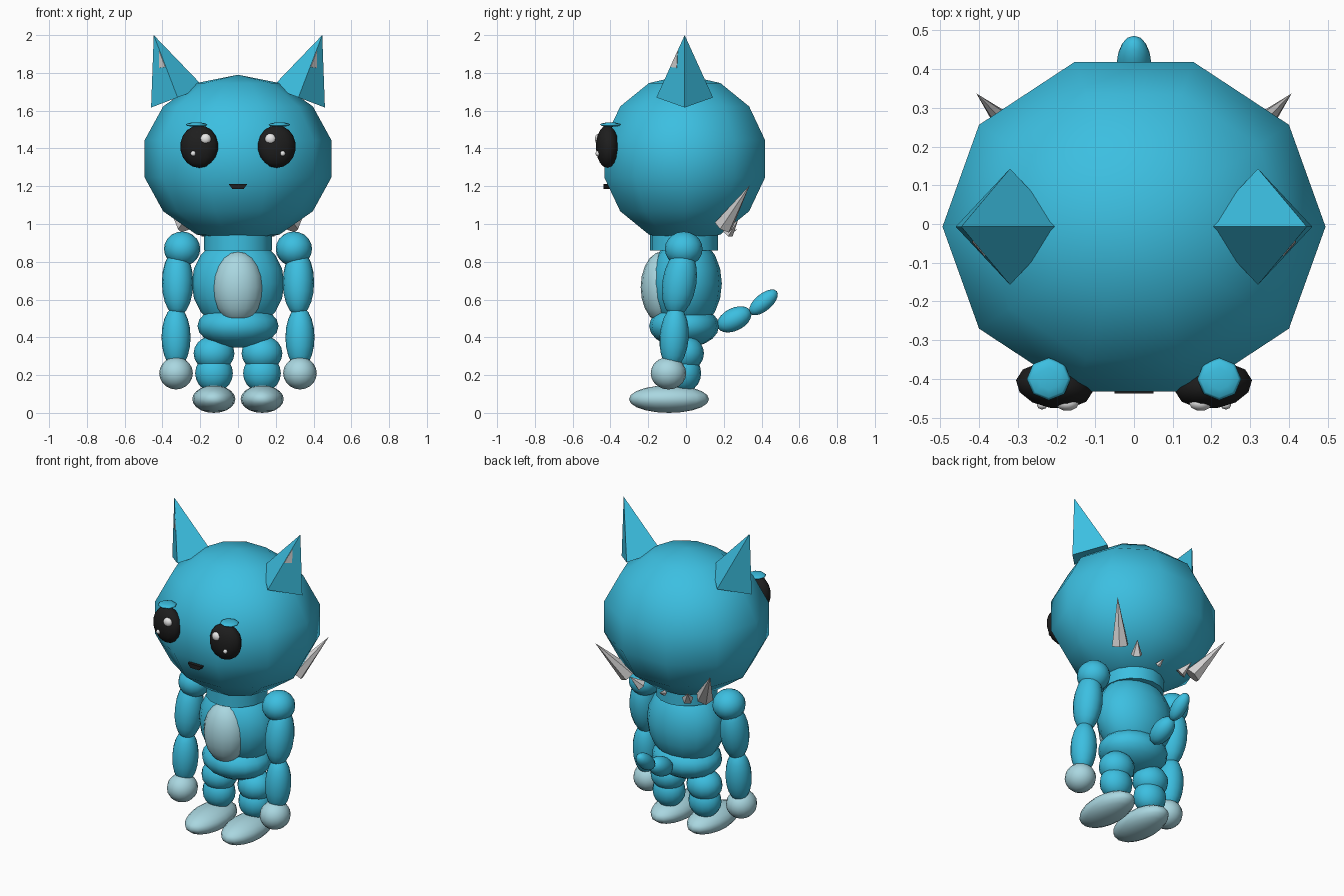
import bpy, bmesh
from math import radians
from mathutils import Matrix, Vector

cube = bpy.data.objects.get("Cube")
if cube:
    bpy.data.objects.remove(cube, do_unlink=True)


def material(name, rgb):
    m = bpy.data.materials.new(name)
    m.use_nodes = True
    m.diffuse_color = (*rgb, 1)
    m.node_tree.nodes["Principled BSDF"].inputs["Base Color"].default_value = (*rgb, 1)
    return m


BLUE = material("sky_blue", (0.045, 0.52, 0.75))
PALE = material("pale_blue", (0.40, 0.68, 0.75))
GREY = material("light_grey", (0.66, 0.65, 0.65))
BLACK = material("black", (0.013, 0.013, 0.013))
WHITE = material("white", (0.8, 0.8, 0.8))


def finish(name, bm, mat, smooth):
    bmesh.ops.recalc_face_normals(bm, faces=bm.faces)
    mesh = bpy.data.meshes.new(name)
    bm.to_mesh(mesh)
    bm.free()
    mesh.materials.append(mat)
    for p in mesh.polygons:
        p.use_smooth = smooth
    obj = bpy.data.objects.new(name, mesh)
    bpy.context.collection.objects.link(obj)
    return obj


def ball(name, mat, centre, radii, tilt=0, turn=0, seg=16, rings=10):
    """Ellipsoid, tilted about x and turned about z, in degrees."""
    bm = bmesh.new()
    bmesh.ops.create_uvsphere(bm, u_segments=seg, v_segments=rings, radius=1)
    bm.transform(Matrix.Translation(centre)
                 @ Matrix.Rotation(radians(turn), 4, "Z")
                 @ Matrix.Rotation(radians(tilt), 4, "X")
                 @ Matrix.Diagonal((*radii, 1))
                 @ Matrix.Rotation(radians(90), 4, "Z"))
    return finish(name, bm, mat, True)


def spike(name, mat, base, tip, radius, sides):
    """Flat-faced cone from a base centre to a tip."""
    base, tip = Vector(base), Vector(tip)
    axis = tip - base
    bm = bmesh.new()
    bmesh.ops.create_cone(bm, cap_ends=True, segments=sides, radius1=radius,
                          radius2=0, depth=axis.length)
    bmesh.ops.remove_doubles(bm, verts=bm.verts, dist=1e-5)
    bm.transform(Matrix.Translation((base + tip) / 2)
                 @ axis.to_track_quat("Z", "Y").to_matrix().to_4x4())
    return finish(name, bm, mat, False)


def solid(name, mat, points, shift):
    """Prism made by pushing a flat outline along a vector."""
    bm = bmesh.new()
    face = bm.faces.new([bm.verts.new(p) for p in points])
    new = bmesh.ops.extrude_face_region(bm, geom=[face], use_keep_orig=True)["geom"]
    bmesh.ops.translate(bm, vec=shift,
                        verts=[v for v in new if isinstance(v, bmesh.types.BMVert)])
    return finish(name, bm, mat, False)


# Head and mouth
ball("head", BLUE, (0, -0.007, 1.345), (0.507, 0.459, 0.445), seg=10, rings=7)
solid("mouth", BLACK, [(-0.05, -0.438, 1.212), (0.05, -0.438, 1.212),
                       (0.03, -0.438, 1.186), (-0.03, -0.438, 1.186)], (0, 0.04, 0))

# Trunk
bm = bmesh.new()
bmesh.ops.create_cone(bm, cap_ends=True, segments=16, radius1=0.18, radius2=0.18, depth=0.12)
bm.transform(Matrix.Translation((0, -0.01, 0.92)))
neck = finish("neck", bm, BLUE, False)
for p in neck.data.polygons:
    p.use_smooth = len(p.vertices) == 4
ball("torso", BLUE, (0, 0, 0.685), (0.245, 0.19, 0.255))
ball("belly", PALE, (0, -0.125, 0.665), (0.135, 0.115, 0.19))
ball("pelvis", BLUE, (0, -0.01, 0.46), (0.215, 0.185, 0.115))

# Tail
ball("tail_base", BLUE, (0, 0.255, 0.495), (0.06, 0.098, 0.06), tilt=27)
ball("tail_tip", BLUE, (0, 0.41, 0.585), (0.045, 0.092, 0.045), tilt=40)
spike("back_spike", GREY, (0, 0.22, 0.95), (0, 0.27, 0.97), 0.018, 5)

for side, s in (("left", 1), ("right", -1)):
    # Ears with an inner patch on the front outer face
    spike(side + "_ear", BLUE, (s * 0.32, -0.007, 1.67),
          (s * 0.446, -0.007, 2.0), 0.15, 4)
    apex = Vector((0.446, -0.007, 2.0))
    front = Vector((0.32, -0.157, 1.67))
    outer = Vector((0.46, -0.007, 1.617))
    normal = (front - apex).cross(outer - apex).normalized()
    if normal.x < 0:
        normal = -normal
    patch = []
    for a, b in ((0.24, 0.01), (0.5, 0.01), (0.27, 0.22)):
        p = apex + (front - apex) * a + (outer - apex) * b + normal * 0.003
        patch.append((s * p.x, p.y, p.z))
    solid(side + "_ear_patch", GREY, patch, (-s * normal.x * 0.006,
                                             -normal.y * 0.006, -normal.z * 0.006))

    # Eyes, glints and brows
    ball(side + "_eye", BLACK, (s * 0.205, -0.417, 1.41), (0.102, 0.06, 0.113),
         turn=s * 8, seg=12, rings=9)
    ball(side + "_large_glint", WHITE, (s * 0.172, -0.463, 1.45),
         (0.03, 0.02, 0.028), seg=10, rings=7)
    ball(side + "_small_glint", WHITE, (s * 0.237, -0.467, 1.373),
         (0.014, 0.012, 0.014), seg=8, rings=6)
    ball(side + "_brow", BLUE, (s * 0.22, -0.4, 1.526), (0.057, 0.055, 0.012),
         seg=8, rings=6)

    # Spikes under the back of the head
    spike(side + "_large_spike", GREY, (s * 0.272, 0.198, 0.99),
          (s * 0.407, 0.337, 1.205), 0.052, 6)
    spike(side + "_small_spike", GREY, (s * 0.165, 0.22, 0.955),
          (s * 0.205, 0.275, 1.02), 0.034, 5)

    # Arm
    ball(side + "_shoulder", BLUE, (s * 0.296, -0.012, 0.868), (0.096, 0.1, 0.092))
    ball(side + "_upper_arm", BLUE, (s * 0.32, -0.035, 0.69), (0.083, 0.09, 0.18), tilt=-9)
    ball(side + "_forearm", BLUE, (s * 0.328, -0.063, 0.4), (0.077, 0.077, 0.165), tilt=-4)
    ball(side + "_hand", PALE, (s * 0.328, -0.093, 0.21), (0.089, 0.094, 0.086))

    # Leg
    ball(side + "_thigh", BLUE, (s * 0.127, -0.005, 0.315), (0.108, 0.1, 0.095))
    ball(side + "_shin", BLUE, (s * 0.127, -0.01, 0.21), (0.1, 0.09, 0.1))
    ball(side + "_foot", PALE, (s * 0.128, -0.09, 0.073), (0.114, 0.212, 0.073))
